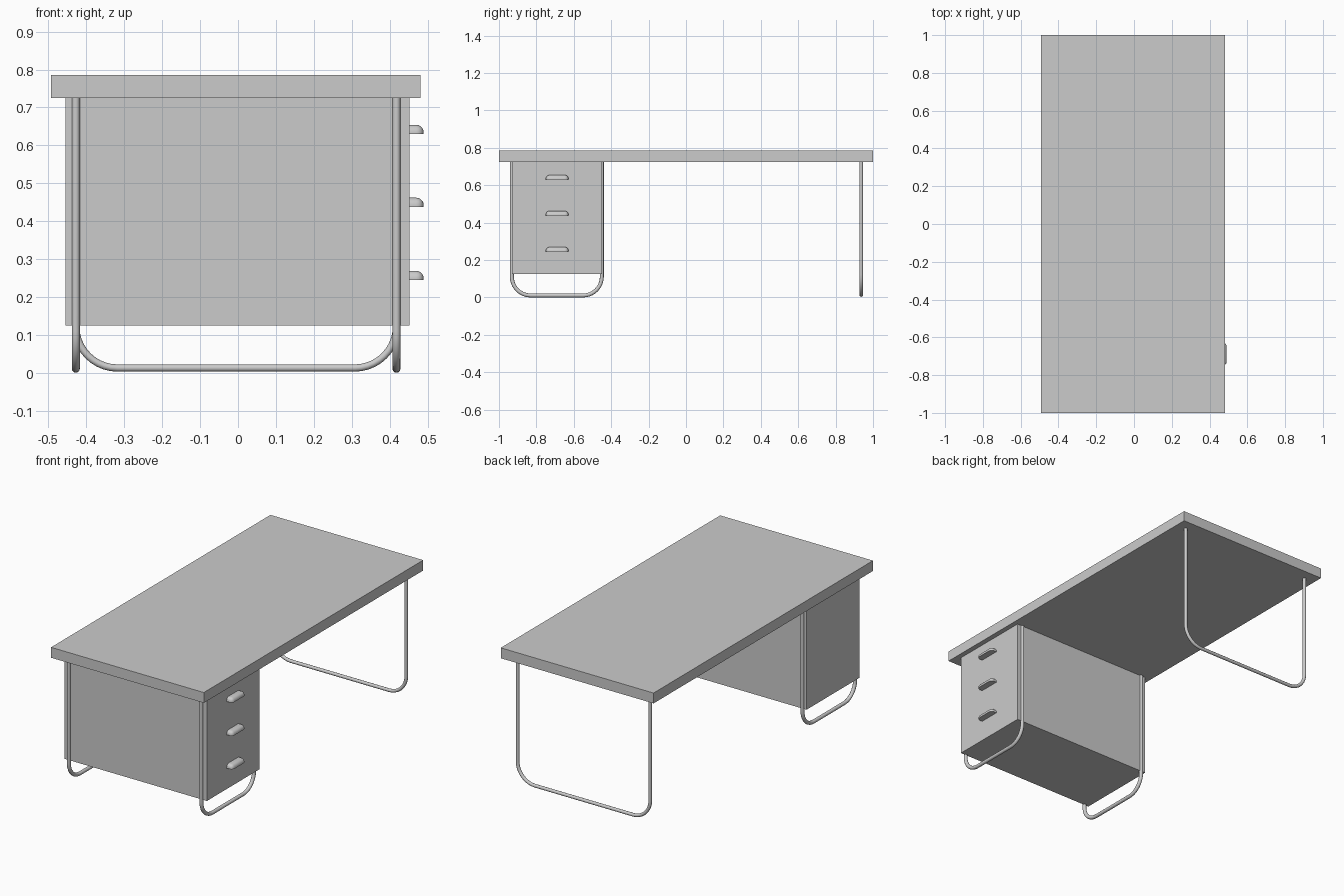
import bpy, bmesh, math
from mathutils import Vector

if "Cube" in bpy.data.objects:
    bpy.data.objects.remove(bpy.data.objects["Cube"])


def make_box(name, lo, hi):
    lo, hi = Vector(lo), Vector(hi)
    bm = bmesh.new()
    bmesh.ops.create_cube(bm, size=1)
    for v in bm.verts:
        v.co = Vector([l + (c + 0.5) * (h - l) for l, h, c in zip(lo, hi, v.co)])
    return finish(name, bm)


def finish(name, bm):
    mesh = bpy.data.meshes.new(name)
    bm.to_mesh(mesh)
    bm.free()
    obj = bpy.data.objects.new(name, mesh)
    bpy.context.collection.objects.link(obj)
    return obj


def smooth(obj, angle=35):
    bpy.ops.object.select_all(action='DESELECT')
    obj.select_set(True)
    bpy.context.view_layer.objects.active = obj
    if obj.type == 'CURVE':
        bpy.ops.object.convert(target='MESH')
    bpy.ops.object.shade_smooth_by_angle(angle=math.radians(angle))


def u_tube(name, a, b, top, bottom, bend, radius, place):
    """Bent tube: down at a, across with rounded corners, up at b."""
    path = [(a, top)]
    for cx, start in ((a + bend, 180), (b - bend, 270)):
        for i in range(11):
            t = math.radians(start + 9 * i)
            path.append((cx + bend * math.cos(t), bottom + bend + bend * math.sin(t)))
    path.append((b, top))
    curve = bpy.data.curves.new(name, 'CURVE')
    curve.dimensions = '3D'
    curve.bevel_depth = radius
    curve.bevel_resolution = 4
    curve.use_fill_caps = True
    spline = curve.splines.new('POLY')
    spline.points.add(len(path) - 1)
    for p, (u, z) in zip(spline.points, path):
        p.co = (*place(u, z), 1)
    obj = bpy.data.objects.new(name, curve)
    bpy.context.collection.objects.link(obj)
    smooth(obj)


# Desk top and drawer pedestal
make_box("desk_top", (-0.493, -1, 0.725), (0.482, 1, 0.785))
make_box("drawer_pedestal", (-0.455, -0.93, 0.125), (0.453, -0.449, 0.725))

# Bent tube legs hugging the pedestal
for name, x in (("left_pedestal_leg", -0.428), ("right_pedestal_leg", 0.418)):
    u_tube(name, -0.931, -0.45, 0.73, 0.0105, 0.1, 0.0105,
           lambda u, z, x=x: (x, u, z))

# Single bent tube leg at the far end
u_tube("end_leg", -0.428, 0.418, 0.73, 0.0125, 0.11, 0.0095,
       lambda u, z: (u, 0.937, z))

# Drawer pulls: flat underneath, rounded on the outer sides and top
for i, z in enumerate((0.245, 0.438, 0.63)):
    pull = make_box(f"drawer_pull_{i + 1}", (0.45, -0.75, z), (0.49, -0.628, z + 0.024))
    bm = bmesh.new()
    bm.from_mesh(pull.data)
    edges = [e for e in bm.edges
             if not all(v.co.x < 0.46 for v in e.verts)
             and not all(v.co.z < z + 0.01 for v in e.verts)]
    bmesh.ops.bevel(bm, geom=edges, offset=0.02, offset_type='OFFSET',
                    segments=5, profile=0.5, affect='EDGES')
    bm.to_mesh(pull.data)
    bm.free()
    smooth(pull)
